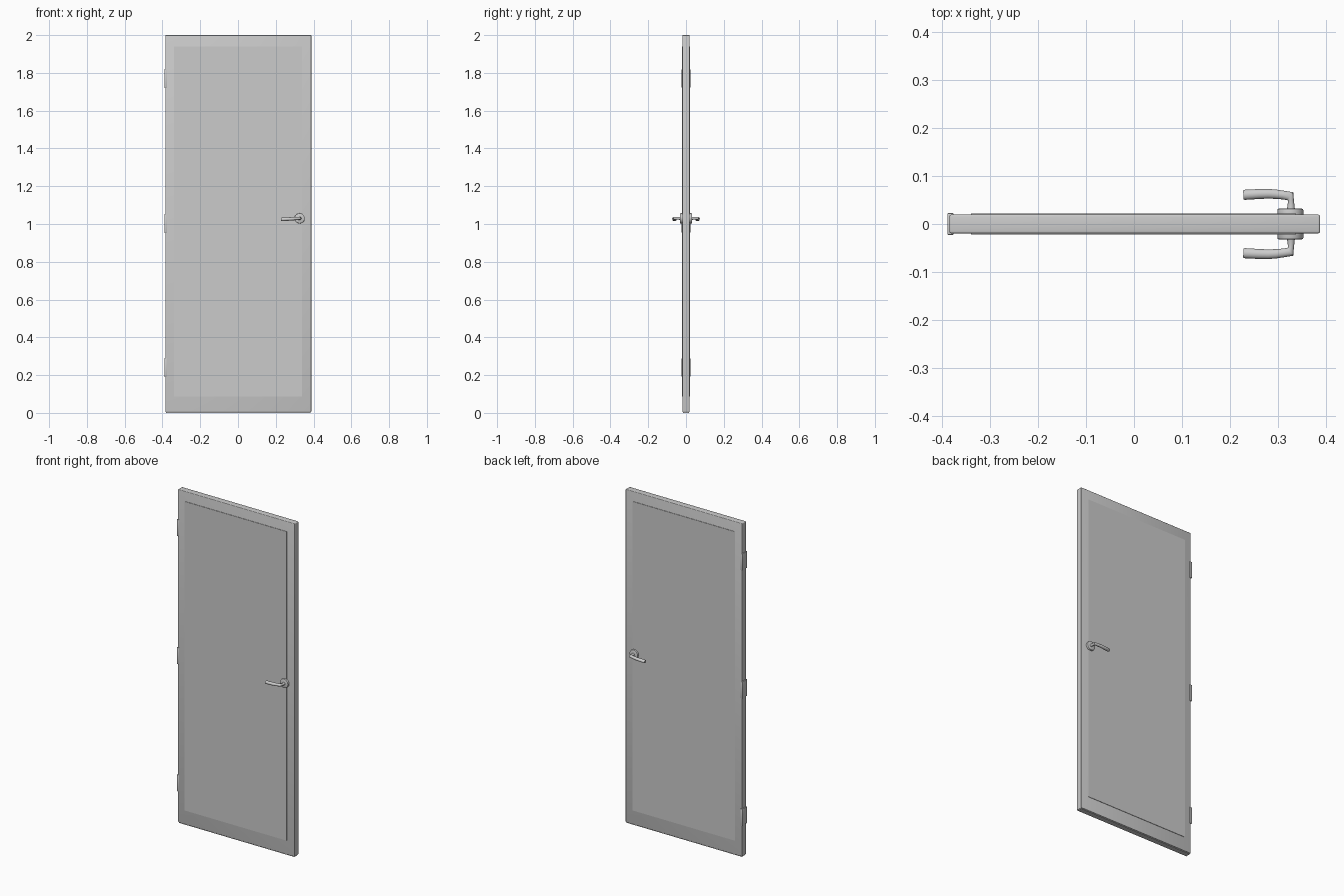
import bpy, bmesh, math
from mathutils import Vector, Matrix

if "Cube" in bpy.data.objects:
    bpy.data.objects.remove(bpy.data.objects["Cube"])


def finish(bm, name):
    bmesh.ops.recalc_face_normals(bm, faces=bm.faces[:])
    mesh = bpy.data.meshes.new(name)
    bm.to_mesh(mesh)
    bm.free()
    ob = bpy.data.objects.new(name, mesh)
    bpy.context.collection.objects.link(ob)
    bpy.ops.object.select_all(action='DESELECT')
    ob.select_set(True)
    bpy.context.view_layer.objects.active = ob
    bpy.ops.object.shade_smooth_by_angle(angle=math.radians(35))
    return ob


def box(name, lo, hi, bevel=0.0, segments=2):
    lo, hi = Vector(lo), Vector(hi)
    bm = bmesh.new()
    size = hi - lo
    bmesh.ops.create_cube(bm, size=1, matrix=Matrix.Translation((lo + hi) / 2)
                          @ Matrix.Diagonal((*size, 1)))
    if bevel:
        bmesh.ops.bevel(bm, geom=bm.edges[:], offset=bevel, segments=segments,
                        profile=0.5, affect='EDGES')
    return finish(bm, name)


def loft(name, rings, sides=24):
    """Each ring is (centre, u axis, v axis); ends are capped."""
    bm = bmesh.new()
    loops = []
    for c, u, v in rings:
        c, u, v = Vector(c), Vector(u), Vector(v)
        loops.append([bm.verts.new(c + u * math.cos(a) + v * math.sin(a))
                      for a in (2 * math.pi * i / sides for i in range(sides))])
    for a, b in zip(loops, loops[1:]):
        for i in range(sides):
            j = (i + 1) % sides
            bm.faces.new((a[i], a[j], b[j], b[i]))
    bm.faces.new(loops[0])
    bm.faces.new(loops[-1])
    return finish(bm, name)


# Door leaf with softened edges and a seal along the bottom
box("door_leaf", (-0.385, -0.0195, 0.004), (0.388, 0.0195, 2.0), 0.004, 3)
box("bottom_seal", (-0.381, -0.0155, 0.0), (0.384, 0.0155, 0.006))

# Hinges wrapped round the left edge
for label, z in (("lower", 0.24), ("middle", 1.003), ("upper", 1.77)):
    box(label + "_hinge", (-0.389, -0.0225, z - 0.05), (-0.376, 0.0225, z + 0.05), 0.0015)

HX, HZ = 0.326, 1.03
for side, s in (("front", -1), ("back", 1)):
    # Thin raised face panel
    y0, y1 = sorted((s * 0.015, s * 0.022))
    box(side + "_panel", (-0.34, y0, 0.088), (0.338, y1, 1.94))

    # Round rosette with a rounded rim
    loft(side + "_rosette",
         [((HX, s * y, HZ), (r, 0, 0), (0, 0, r)) for y, r in
          ((0.018, 0.027), (0.029, 0.027), (0.031, 0.0262), (0.032, 0.0242))], 40)

    # Lever: neck, mitred corner, bowed grip; (x, y, drop, u_x, u_y, half height)
    path = [(0.327, 0.030, 0.000, 0.0085, 0.000, 0.0085),
            (0.3275, 0.040, 0.000, 0.0070, 0.000, 0.0070),
            (0.3270, 0.050, 0.000, 0.0062, 0.001, 0.0070),
            (0.3255, 0.058, 0.000, 0.0070, 0.008, 0.0075),
            (0.3100, 0.0605, 0.001, 0.0015, 0.0090, 0.0080),
            (0.2950, 0.0622, 0.002, 0.0010, 0.0097, 0.0085),
            (0.2800, 0.0630, 0.003, 0.0000, 0.0100, 0.0090),
            (0.2600, 0.0625, 0.004, -0.0005, 0.0103, 0.0092),
            (0.2300, 0.0608, 0.006, -0.0005, 0.0105, 0.0092),
            (0.2280, 0.0607, 0.006, -0.0005, 0.0092, 0.0080)]
    loft(side + "_lever",
         [((x, s * y, HZ - d), (ux, s * uy, 0), (0, 0, h)) for x, y, d, ux, uy, h in path])
